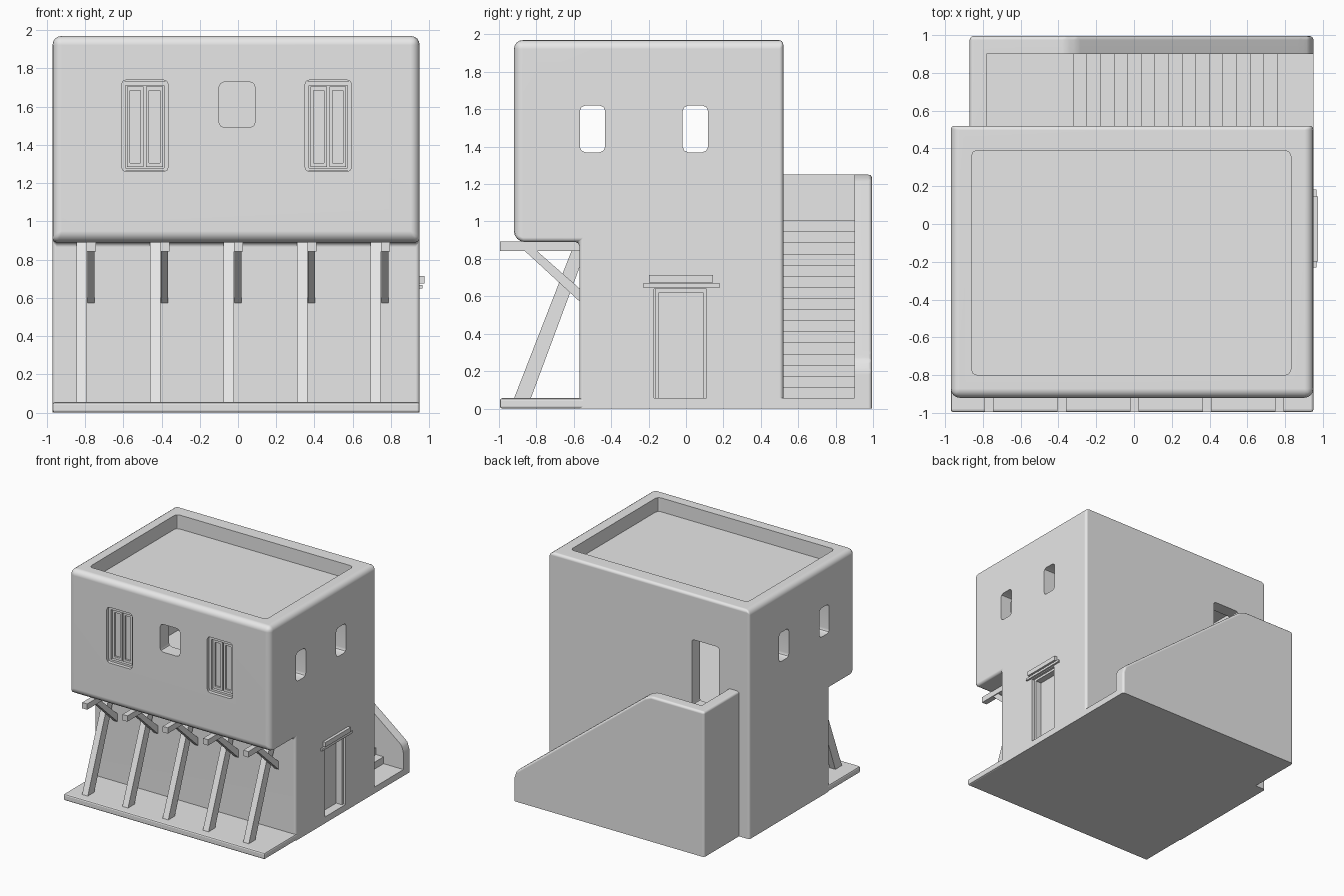
import bpy, bmesh

cube = bpy.data.objects.get("Cube")
if cube:
    bpy.data.objects.remove(cube, do_unlink=True)

clay = bpy.data.materials.new("clay_grey")
clay.use_nodes = True
clay.diffuse_color = (0.8, 0.8, 0.8, 1)
clay.node_tree.nodes["Principled BSDF"].inputs["Base Color"].default_value = (0.8, 0.8, 0.8, 1)


def prism(name, outline, axis, a, b, bevel=0.0, segments=2, weight=None):
    """Extrude a 2D outline along an axis; weight(midpoint, direction) scales each edge's bevel."""
    place = {"x": lambda p, t: (t, p[0], p[1]),
             "y": lambda p, t: (p[0], t, p[1]),
             "z": lambda p, t: (p[0], p[1], t)}[axis]
    bm = bmesh.new()
    low = [bm.verts.new(place(p, a)) for p in outline]
    high = [bm.verts.new(place(p, b)) for p in outline]
    bm.faces.new(low)
    bm.faces.new(high)
    n = len(outline)
    for i in range(n):
        j = (i + 1) % n
        bm.faces.new((low[i], low[j], high[j], high[i]))
    bmesh.ops.recalc_face_normals(bm, faces=bm.faces)
    if weight:
        layer = bm.edges.layers.float.new("bevel_weight_edge")
        for e in bm.edges:
            p, q = e.verts[0].co, e.verts[1].co
            e[layer] = weight((p + q) / 2, (q - p).normalized())
    mesh = bpy.data.meshes.new(name)
    bm.to_mesh(mesh)
    bm.free()
    mesh.materials.append(clay)
    ob = bpy.data.objects.new(name, mesh)
    bpy.context.collection.objects.link(ob)
    if bevel:
        m = ob.modifiers.new("Rounding", "BEVEL")
        m.width, m.segments = bevel, segments
        m.limit_method = "WEIGHT" if weight else "ANGLE"
    return ob


def box(name, x0, x1, y0, y1, z0, z1, bevel=0.0):
    return prism(name, [(x0, y0), (x1, y0), (x1, y1), (x0, y1)], "z", z0, z1, bevel)


def rounded(u0, u1, v0, v1, r):
    """Outline of a rectangle with softened corners."""
    k = r * 0.3
    return [(u0 + r, v0), (u1 - r, v0), (u1 - k, v0 + k), (u1, v0 + r),
            (u1, v1 - r), (u1 - k, v1 - k), (u1 - r, v1), (u0 + r, v1),
            (u0 + k, v1 - k), (u0, v1 - r), (u0, v0 + r), (u0 + k, v0 + k)]


def activate(ob):
    bpy.ops.object.select_all(action="DESELECT")
    ob.select_set(True)
    bpy.context.view_layer.objects.active = ob


def carve(ob, cutters):
    """Subtract the cutters, apply everything and smooth the plaster."""
    for c in cutters:
        m = ob.modifiers.new("Cut", "BOOLEAN")
        m.operation, m.solver, m.object = "DIFFERENCE", "EXACT", c
    activate(ob)
    for m in list(ob.modifiers):
        bpy.ops.object.modifier_apply(modifier=m.name)
    for c in cutters:
        bpy.data.objects.remove(c, do_unlink=True)
    activate(ob)
    bpy.ops.object.shade_smooth_by_angle(angle=0.6)
    ob.modifiers.new("Even shading", "WEIGHTED_NORMAL").keep_sharp = True


# House body with an overhanging upper storey
LEFT, RIGHT, FRONT, BACK, TOP, WALL, EAVE = -0.97, 0.95, -0.92, 0.52, 1.97, -0.57, 0.89


def house_weight(mid, way):
    if mid.z < 0.01:
        return 0.0
    if abs(way.z) > 0.9:
        return 0.8 if mid.y < FRONT + 0.01 else 0.35
    if mid.z > TOP - 0.01:
        return 0.4 if mid.y > BACK - 0.01 else 0.8
    return 1.0 if mid.y < FRONT + 0.01 else 0.4


house = prism("house_walls", [(WALL, 0), (BACK, 0), (BACK, TOP), (FRONT, TOP), (FRONT, EAVE), (WALL, EAVE)],
              "x", LEFT, RIGHT, 0.06, 4, house_weight)

cuts = [
    prism("roof_cutter", rounded(-0.86, 0.83, -0.80, 0.39, 0.03), "z", 1.85, 2.2),
    box("room_cutter", -0.86, 0.84, -0.80, 0.41, 0.96, 1.77),
    prism("front_opening_cutter", rounded(-0.10, 0.09, 1.49, 1.73, 0.03), "y", -1.2, -0.7),
    prism("back_door_cutter", rounded(-0.68, -0.42, 1.01, 1.58, 0.02), "y", 0.3, 0.7),
    box("side_door_cutter", 0.86, 1.2, -0.17, 0.11, 0.055, 0.64),
]
for y in (-0.50, 0.05):
    cuts.append(prism("side_window_cutter", rounded(y - 0.068, y + 0.068, 1.37, 1.62, 0.03), "x", -1.2, 1.2))
window_centres = (-0.487, 0.472)
for x in window_centres:
    cuts.append(prism("shutter_cutter", rounded(x - 0.122, x + 0.122, 1.26, 1.74, 0.025), "y", -1.2, FRONT + 0.07))
carve(house, cuts)

# Outside stair with a sloping parapet, all cut from one block
steps, rise, run, foot = 16, 0.0594, 0.072, 0.76
stair = prism("stair_block",
              [(-0.87, 0), (0.95, 0), (0.95, 0.20), (0.93, 0.26), (0.88, 0.30), (-0.30, 1.225), (-0.36, 1.25), (-0.87, 1.25)],
              "y", 0.46, 0.995, 0.025, 3, lambda mid, way: 0.0 if mid.z < 0.01 or mid.y < 0.5 else 0.8)
path = [(1.2, 0.055)]
for i in range(steps):
    x, z = foot - i * run, 0.055 + i * rise
    path += [(x, z), (x, z + rise)]
path += [(-0.78, path[-1][1]), (-0.78, 2), (1.2, 2)]
carve(stair, [prism("stair_cutter", path, "y", 0.3, 0.90)])

# Ground slab under the overhang
box("front_slab", LEFT, RIGHT, -0.995, -0.5, 0, 0.055, 0.012)

# Overhang supports: beam, raking post and brace
for i in range(5):
    x = -0.768 + i * 0.3845
    prism("raking_post", [(-0.925, 0.04), (-0.835, 0.04), (-0.515, 0.90), (-0.59, 0.90)], "x", x - 0.077, x - 0.023)
    box("support_beam", x - 0.023, x + 0.025, -0.995, -0.55, 0.842, 0.892)
    prism("diagonal_brace", [(-0.865, 0.845), (-0.80, 0.845), (-0.55, 0.625), (-0.55, 0.555)], "x", x - 0.019, x + 0.018)

# Shuttered front windows
for c in window_centres:
    y0, y1 = FRONT + 0.025, FRONT + 0.08
    for s in (-1, 1):
        edge = c + s * 0.112
        box("window_jamb", edge - 0.012, edge + 0.012, y0, y1, 1.265, 1.735)
        inner, outer = sorted((c + s * 0.006, c + s * 0.094))
        box("shutter_panel", inner, outer, y0 + 0.032, y1, 1.285, 1.705)
        for x in (inner, outer - 0.016):
            box("shutter_stile", x, x + 0.016, y0 + 0.016, y1, 1.285, 1.705)
        for z in (1.285, 1.685):
            box("shutter_rail", inner, outer, y0 + 0.016, y1, z, z + 0.02)
    box("window_head", c - 0.118, c + 0.118, y0, y1, 1.71, 1.735)
    box("window_sill", c - 0.118, c + 0.118, y0, y1, 1.263, 1.28)

# Side door with frame and timber lintel
for y in (-0.165, 0.09):
    box("door_jamb", 0.855, 0.93, y, y + 0.02, 0.055, 0.638)
box("door_head", 0.855, 0.93, -0.165, 0.11, 0.62, 0.64)
box("door_panel", 0.85, 0.875, -0.15, 0.095, 0.055, 0.622)
box("lintel_board", 0.90, 0.965, -0.23, 0.182, 0.648, 0.668)
box("lintel_beam", 0.90, 0.975, -0.198, 0.145, 0.675, 0.715)
